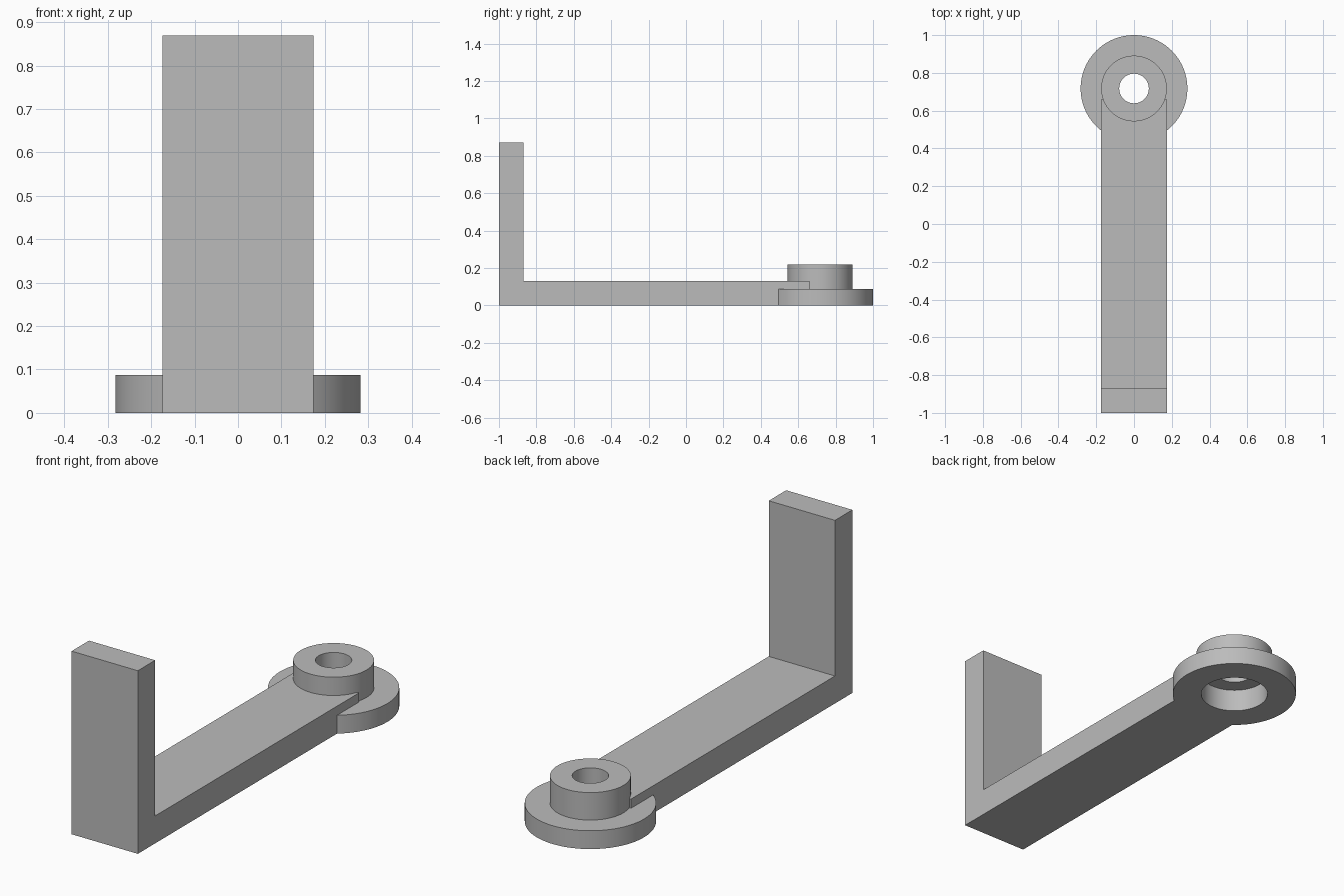
import bpy
import bmesh

cube = bpy.data.objects.get("Cube")
if cube:
    bpy.data.objects.remove(cube, do_unlink=True)

U = 1 / 23                 # design module: the bracket is 46 modules long
PIVOT_Y = 1 - 6.5 * U      # axis of the round boss

grey = bpy.data.materials.new("plain grey")
grey.use_nodes = True
grey.diffuse_color = (0.5, 0.5, 0.5, 1)
grey.node_tree.nodes["Principled BSDF"].inputs["Base Color"].default_value = (0.5, 0.5, 0.5, 1)


def new_object(name, bm):
    bmesh.ops.recalc_face_normals(bm, faces=bm.faces)
    mesh = bpy.data.meshes.new(name)
    bm.to_mesh(mesh)
    bm.free()
    mesh.materials.append(grey)
    obj = bpy.data.objects.new(name, mesh)
    bpy.context.collection.objects.link(obj)
    return obj


def extruded_profile(name, profile, half_width):
    """Side profile of (y, z) points extruded across x."""
    bm = bmesh.new()
    face = bm.faces.new([bm.verts.new((-half_width, y, z)) for y, z in profile])
    moved = bmesh.ops.extrude_face_region(bm, geom=[face])["geom"]
    verts = [v for v in moved if isinstance(v, bmesh.types.BMVert)]
    bmesh.ops.translate(bm, verts=verts, vec=(2 * half_width, 0, 0))
    return new_object(name, bm)


def cylinder(name, radius, z0, z1):
    """Upright cylinder on the boss axis, sized in modules."""
    bm = bmesh.new()
    bmesh.ops.create_cone(bm, cap_ends=True, segments=96, radius1=radius * U,
                          radius2=radius * U, depth=(z1 - z0) * U)
    bmesh.ops.translate(bm, verts=bm.verts, vec=(0, PIVOT_Y, (z0 + z1) / 2 * U))
    return new_object(name, bm)


def combine(target, tool, operation):
    """Apply a boolean and discard the tool object."""
    tool.hide_render = True
    mod = target.modifiers.new(tool.name, "BOOLEAN")
    mod.operation = operation
    mod.solver = "EXACT"
    mod.object = tool
    bpy.context.view_layer.objects.active = target
    bpy.ops.object.modifier_apply(modifier=mod.name)
    bpy.data.objects.remove(tool, do_unlink=True)


# L-shaped arm with its upright plate
t = 3 * U
arm = [(-1, 0), (0.66, 0), (0.66, t), (-1 + t, t), (-1 + t, 20 * U), (-1, 20 * U)]
bracket = extruded_profile("angle_bracket", arm, 4 * U)

# Round flange and hub, then the stepped bore
combine(bracket, cylinder("flange", 6.5, 0, 2), "UNION")
combine(bracket, cylinder("hub", 4, 1, 5), "UNION")
combine(bracket, cylinder("counterbore", 3.5, -1, 2.5), "DIFFERENCE")
combine(bracket, cylinder("through_hole", 1.8, 2, 6), "DIFFERENCE")

# Smooth curved walls, crisp edges
bpy.ops.object.select_all(action="DESELECT")
bracket.select_set(True)
bpy.context.view_layer.objects.active = bracket
bpy.ops.object.shade_smooth_by_angle()
